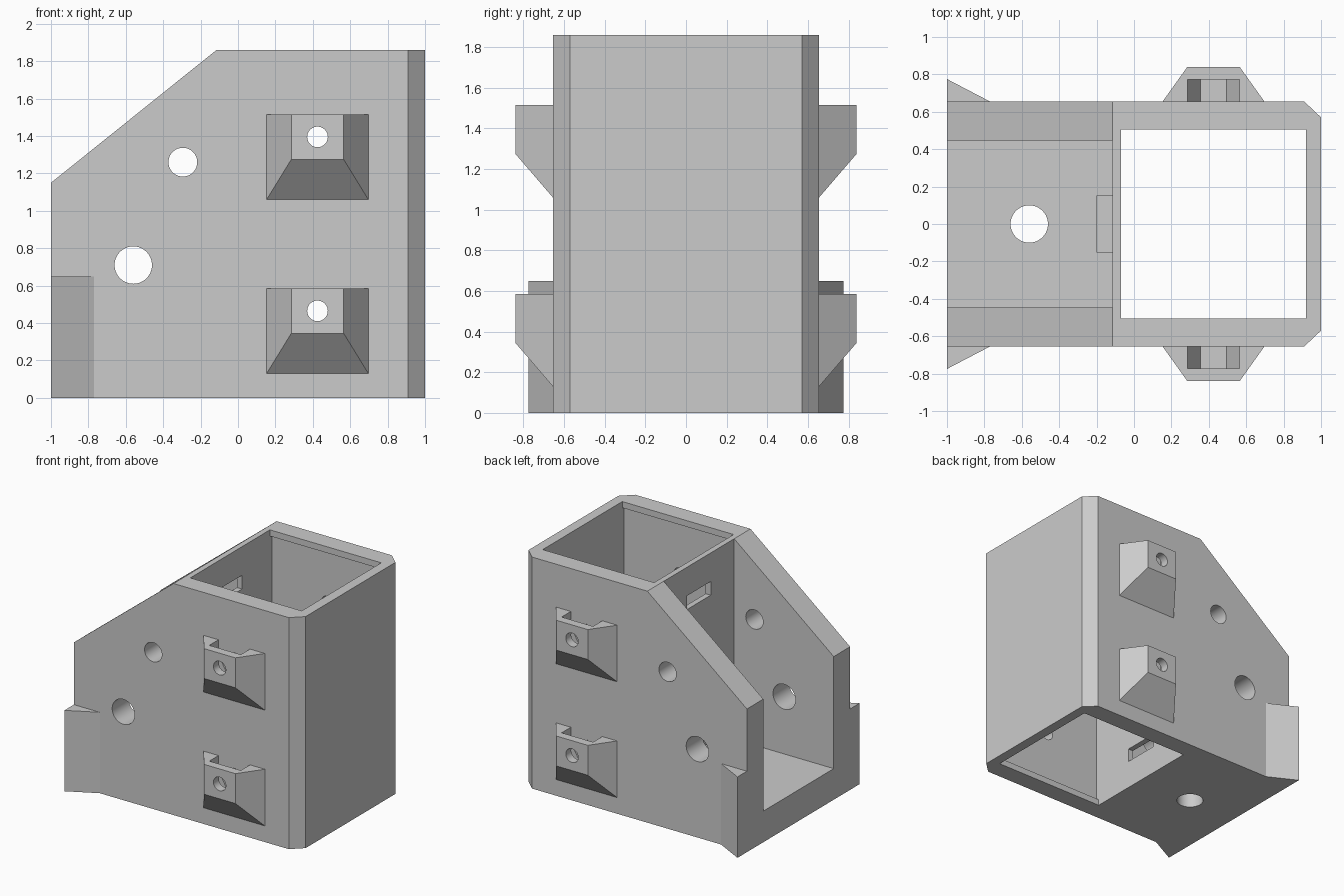
import bpy
import bmesh
from math import radians, sin, cos, tau

old = bpy.data.objects.get("Cube")
if old:
    bpy.data.objects.remove(old, do_unlink=True)

grey = bpy.data.materials.new("light grey plastic")
grey.use_nodes = True
grey.diffuse_color = (0.6, 0.6, 0.6, 1)
grey.node_tree.nodes["Principled BSDF"].inputs["Base Color"].default_value = (0.6, 0.6, 0.6, 1)


def finish(bm, name):
    bmesh.ops.recalc_face_normals(bm, faces=bm.faces)
    mesh = bpy.data.meshes.new(name)
    bm.to_mesh(mesh)
    bm.free()
    mesh.materials.append(grey)
    obj = bpy.data.objects.new(name, mesh)
    bpy.context.collection.objects.link(obj)
    return obj


def prism(name, profile, axis, start, end):
    """Extrude a 2D profile along an axis."""
    place = {"x": lambda u, v, t: (t, u, v),
             "y": lambda u, v, t: (u, t, v),
             "z": lambda u, v, t: (u, v, t)}[axis]
    bm = bmesh.new()
    a = [bm.verts.new(place(u, v, start)) for u, v in profile]
    b = [bm.verts.new(place(u, v, end)) for u, v in profile]
    bm.faces.new(a)
    bm.faces.new(b)
    n = len(a)
    for i in range(n):
        j = (i + 1) % n
        bm.faces.new((a[i], a[j], b[j], b[i]))
    return finish(bm, name)


def box(name, x0, x1, y0, y1, z0, z1):
    return prism(name, [(x0, y0), (x1, y0), (x1, y1), (x0, y1)], "z", z0, z1)


def rod(u, v, radius, axis, start, end, sides=40):
    ring = [(u + radius * cos(tau * i / sides), v + radius * sin(tau * i / sides))
            for i in range(sides)]
    return prism("hole_cutter", ring, axis, start, end)


def cut(target, cutter):
    """Subtract the cutter from the target and discard the cutter."""
    cutter.hide_render = True
    mod = target.modifiers.new("cut", "BOOLEAN")
    mod.operation = "DIFFERENCE"
    mod.solver = "EXACT"
    mod.object = cutter
    bpy.context.view_layer.objects.active = target
    bpy.ops.object.modifier_apply(modifier=mod.name)
    bpy.data.objects.remove(cutter, do_unlink=True)


def soften(obj):
    bpy.ops.object.select_all(action="DESELECT")
    obj.select_set(True)
    bpy.context.view_layer.objects.active = obj
    bpy.ops.object.shade_smooth_by_angle(angle=radians(25))


WALL, TOP = 0.655, 1.86
LUG_X, LUG_Z = 0.425, (0.465, 1.395)

# Housing: side profile with the sloping shoulder
housing = prism("housing", [(-1, 0), (1, 0), (1, TOP), (-0.115, TOP), (-1, 1.15)],
                "y", -WALL, WALL)

# Chamfered vertical corners
for s in (-1, 1):
    cut(housing, prism("corner_cutter", [(0.91, s * WALL), (1, s * 0.57), (1.1, s * 0.57),
                                         (1.1, s * 0.8), (0.91, s * 0.8)], "z", -0.1, 2))

# Square shaft with recessed side walls, and the open channel beside it
cut(housing, box("shaft_cutter", -0.07, 0.92, -0.505, 0.505, -0.1, 2))
cut(housing, box("recess_cutter", -0.07, 0.92, -0.53, 0.53, 0.05, 1.81))
cut(housing, box("channel_cutter", -1.1, -0.115, -0.447, 0.447, 0.25, 2))

# Windows in the partition between channel and shaft
for z in (0.23, 1.52):
    cut(housing, box("window_cutter", -0.2, 0.0, -0.15, 0.15, z, z + 0.11))

# Round holes through the side walls and the floor
for x, z, r in ((-0.56, 0.71, 0.1), (-0.295, 1.26, 0.077)):
    cut(housing, rod(x, z, r, "y", -1, 1))
for z in LUG_Z:
    cut(housing, rod(LUG_X, z, 0.055, "y", -1, 1))
cut(housing, rod(-0.56, 0, 0.1, "z", -0.1, 0.4))
soften(housing)


def make_lug(name, s, zc):
    """Tapered lug with a nut slot open at the top and a bolt hole."""
    bm = bmesh.new()
    top = zc + 0.12
    for half, y, low in ((0.272, WALL, zc - 0.335), (0.14, 0.84, zc - 0.12)):
        for x in (LUG_X - half, LUG_X + half):
            for z in (low, top):
                bm.verts.new((x, s * y, z))
    bmesh.ops.convex_hull(bm, input=bm.verts)
    bmesh.ops.dissolve_limit(bm, angle_limit=0.01, verts=bm.verts, edges=bm.edges)
    lug = finish(bm, name)
    slot = [(-0.14, 0.3), (-0.14, 0), (-0.07, -0.121), (0.07, -0.121), (0.14, 0), (0.14, 0.3)]
    cut(lug, prism("slot_cutter", [(LUG_X + u, zc + v) for u, v in slot],
                   "y", s * 0.6, s * 0.772))
    cut(lug, rod(LUG_X, zc, 0.055, "y", -1, 1))
    soften(lug)


# Mounting lugs and flared feet on both sides
for s, side in ((-1, "front"), (1, "back")):
    for zc, level in zip(LUG_Z, ("lower", "upper")):
        make_lug(f"{side}_{level}_lug", s, zc)
    prism(f"{side}_flared_foot", [(-1, s * WALL), (-0.77, s * WALL), (-1, s * 0.775)],
          "z", 0, 0.65)
